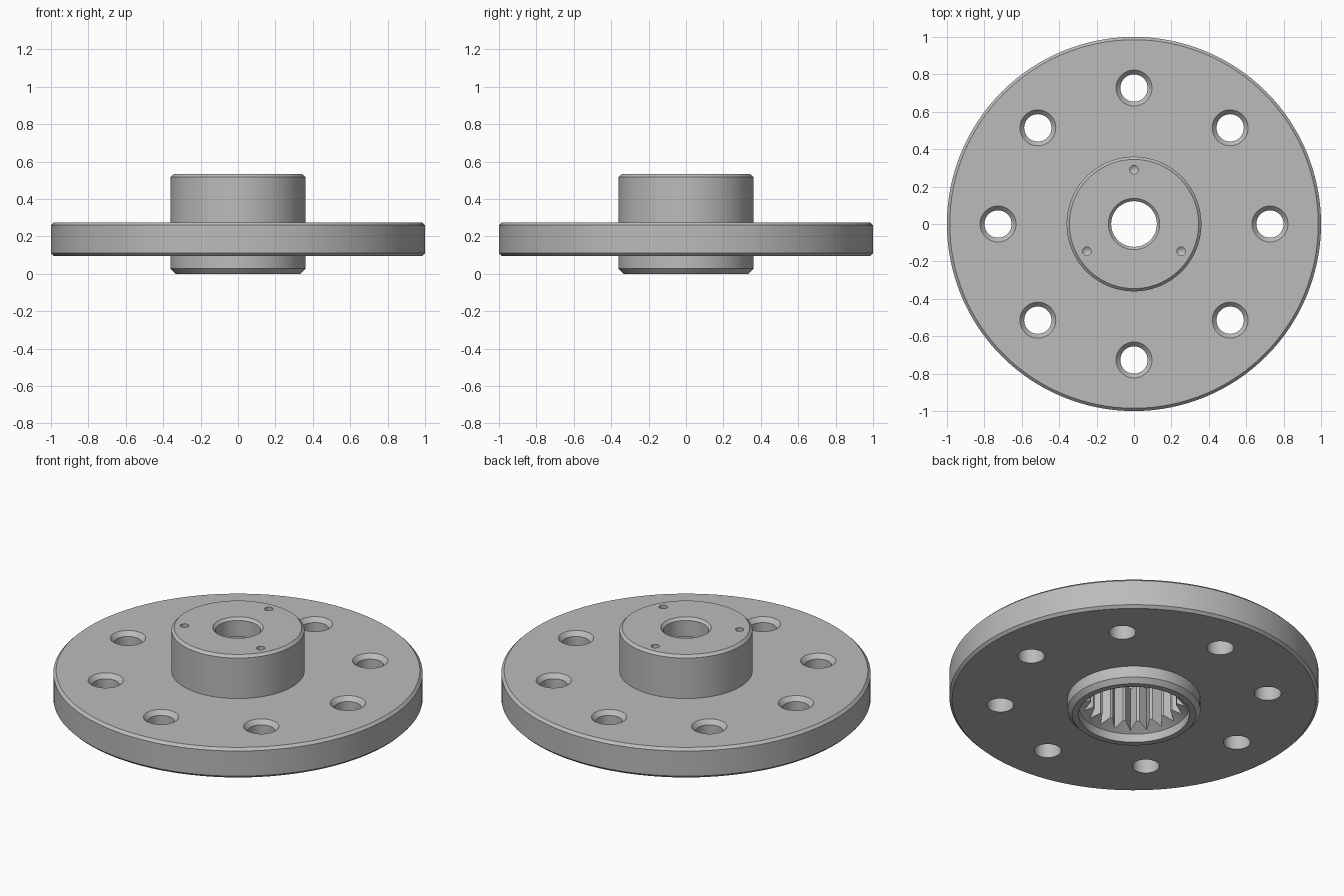
import bpy, bmesh
from math import sin, cos, pi, radians
from mathutils import Vector

cube = bpy.data.objects.get("Cube")
if cube:
    bpy.data.objects.remove(cube)

steel = bpy.data.materials.new("machined grey")
steel.use_nodes = True
colour = (0.5, 0.5, 0.5, 1)
steel.diffuse_color = colour
steel.node_tree.nodes["Principled BSDF"].inputs["Base Color"].default_value = colour


def lathe(bm, profile, steps, x=0, y=0, closed=False):
    """Revolve (radius, height) points about a vertical axis at x, y."""
    verts = [bm.verts.new((x + r, y, z)) for r, z in profile]
    ends = verts[1:] + ([verts[0]] if closed else [])
    edges = [bm.edges.new(pair) for pair in zip(verts, ends)]
    bmesh.ops.spin(bm, geom=verts + edges, cent=(x, y, 0), axis=(0, 0, 1),
                   angle=2 * pi, steps=steps, use_merge=False)


def make_object(name, bm):
    bmesh.ops.remove_doubles(bm, verts=bm.verts, dist=0.0005)
    bmesh.ops.recalc_face_normals(bm, faces=bm.faces)
    mesh = bpy.data.meshes.new(name)
    bm.to_mesh(mesh)
    bm.free()
    mesh.materials.append(steel)
    obj = bpy.data.objects.new(name, mesh)
    bpy.context.collection.objects.link(obj)
    return obj


# Flange and hub turned in one piece, with a stepped bore
outside = [(0.335, 0), (0.36, 0.027), (0.36, 0.095), (0.985, 0.095),
           (1, 0.11), (1, 0.26), (0.985, 0.275), (0.36, 0.275),
           (0.36, 0.517), (0.345, 0.532)]
inside = [(0.137, 0.532), (0.122, 0.517), (0.122, 0.42), (0.29, 0.42),
          (0.29, 0.32), (0.235, 0.32), (0.235, 0.095), (0.30, 0.05),
          (0.30, 0)]
bm = bmesh.new()
lathe(bm, outside + inside, 128, closed=True)
hub = make_object("flanged_hub", bm)

# Cutters: countersunk bolt holes, small blind holes, spline grooves
bm = bmesh.new()
for i in range(8):
    a = i * pi / 4
    lathe(bm, [(0, 0.05), (0.073, 0.05), (0.073, 0.25), (0.097, 0.276),
               (0.097, 0.3), (0, 0.3)], 40, 0.727 * cos(a), 0.727 * sin(a))
for angle in (90, 210, 330):
    a = radians(angle)
    lathe(bm, [(0, 0.465), (0.023, 0.485), (0.023, 0.55), (0, 0.55)], 20,
          0.291 * cos(a), 0.291 * sin(a))
teeth = 20
star = []
for i in range(teeth * 2):
    r = 0.225 if i % 2 else 0.282
    a = i * pi / teeth
    star.append(bm.verts.new((r * cos(a), r * sin(a), 0.02)))
base = bm.faces.new(star)
grown = bmesh.ops.extrude_face_region(bm, geom=[base], use_keep_orig=True)
bmesh.ops.translate(bm, vec=Vector((0, 0, 0.33)),
                    verts=[g for g in grown["geom"]
                           if isinstance(g, bmesh.types.BMVert)])
cutter = make_object("hole_cutter", bm)
cutter.hide_render = True

# Cut the holes, then drop the cutter
cut = hub.modifiers.new("holes", 'BOOLEAN')
cut.operation = 'DIFFERENCE'
cut.solver = 'EXACT'
cut.object = cutter
for o in bpy.context.selected_objects:
    o.select_set(False)
hub.select_set(True)
bpy.context.view_layer.objects.active = hub
bpy.ops.object.modifier_apply(modifier=cut.name)
bpy.data.objects.remove(cutter)

# Smooth round walls with crisp machined edges
bpy.ops.object.shade_smooth_by_angle(angle=radians(25))
